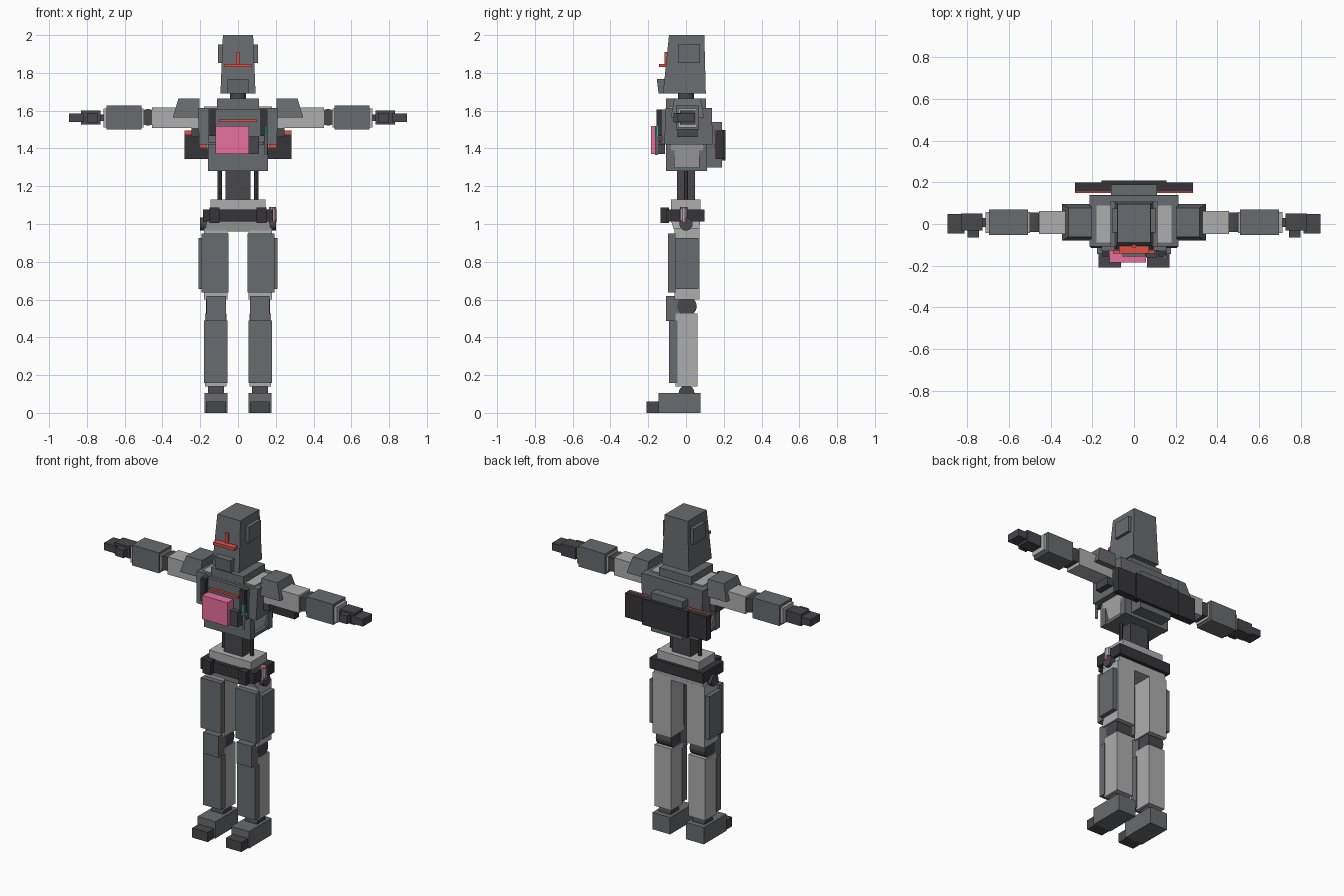
import bpy, bmesh
from mathutils import Matrix, Vector

if "Cube" in bpy.data.objects:
    bpy.data.objects.remove(bpy.data.objects["Cube"])


def material(name, rgb):
    m = bpy.data.materials.new(name)
    m.diffuse_color = (*rgb, 1)
    m.use_nodes = True
    m.node_tree.nodes["Principled BSDF"].inputs["Base Color"].default_value = m.diffuse_color
    return m


ARMOR = material("armor_grey", (0.14, 0.15, 0.16))
LIGHT = material("light_grey", (0.42, 0.42, 0.43))
DARK = material("dark_grey", (0.065, 0.065, 0.07))
BLACK = material("charcoal", (0.035, 0.035, 0.04))
RED = material("red", (0.75, 0.08, 0.06))
PINK = material("pink", (0.8, 0.16, 0.35))
GREEN = material("green", (0.05, 0.6, 0.35))


def finish(name, bm, mat):
    bmesh.ops.recalc_face_normals(bm, faces=bm.faces)
    me = bpy.data.meshes.new(name)
    bm.to_mesh(me)
    bm.free()
    me.materials.append(mat)
    ob = bpy.data.objects.new(name, me)
    bpy.context.collection.objects.link(ob)
    return ob


def box(name, x, y, z, mat, tx=None, ty=None, s=1):
    """Box from ranges; tx / ty give different ranges at the top; s mirrors x."""
    tx, ty = tx or x, ty or y
    bm = bmesh.new()
    bmesh.ops.create_cube(bm, size=2)
    for v in bm.verts:
        top = v.co.z > 0
        ix, iy = int(v.co.x > 0), int(v.co.y > 0)
        v.co = Vector((s * (tx if top else x)[ix], (ty if top else y)[iy], z[int(top)]))
    return finish(name, bm, mat)


def rod(name, centre, radius, length, axis, mat, s=1, sides=16):
    bm = bmesh.new()
    bmesh.ops.create_cone(bm, cap_ends=True, segments=sides, radius1=radius,
                          radius2=radius, depth=length)
    turn = Vector((0, 0, 1)).rotation_difference(
        Vector([float(a == axis) for a in "xyz"])).to_matrix().to_4x4()
    c = Vector((s * centre[0], centre[1], centre[2]))
    bmesh.ops.transform(bm, matrix=Matrix.Translation(c) @ turn, verts=bm.verts)
    return finish(name, bm, mat)


def sym(w):
    return (-w, w)


# Head and neck
box("head", sym(.093), (-.122, .105), (1.69, 2.0), ARMOR, sym(.08), (-.09, .097))
box("jaw_guard", sym(.055), (-.145, -.10), (1.69, 1.768), ARMOR, sym(.055), (-.155, -.10))
box("visor_bar", sym(.072), (-.142, -.10), (1.83, 1.848), RED)
box("visor_stem", sym(.009), (-.114, -.09), (1.845, 1.91), RED)
rod("neck", (0, 0, 1.67), .042, .09, "z", DARK)
box("collar", sym(.112), sym(.107), (1.60, 1.665), ARMOR)

# Torso
box("chest", sym(.205), (-.115, .14), (1.42, 1.615), ARMOR, sym(.213), (-.108, .138))
box("chest_top", sym(.18), sym(.09), (1.60, 1.622), LIGHT)
box("chest_plate", sym(.155), (-.128, -.10), (1.43, 1.605), ARMOR)
box("chest_trim", sym(.10), (-.142, -.12), (1.54, 1.552), RED)
box("abdomen_core", sym(.13), (-.06, .075), (1.285, 1.43), LIGHT, sym(.172), (-.085, .095))
box("abdomen_front", sym(.16), (-.105, -.06), (1.28, 1.43), ARMOR)
box("abdomen_back", sym(.16), (.07, .11), (1.28, 1.43), ARMOR)
box("abdomen_base", sym(.155), (-.10, .105), (1.28, 1.30), ARMOR)
box("waist", sym(.065), sym(.047), (1.12, 1.29), DARK)

# Chest gear
box("chest_pack", (-.118, .057), (-.185, -.12), (1.37, 1.518), PINK)
box("chest_pouch", (.057, .11), (-.16, -.11), (1.37, 1.462), DARK)
rod("signal_rod", (.148, -.155, 1.43), .008, .13, "z", LIGHT, sides=8)
rod("signal_tip", (.148, -.155, 1.495), .009, .05, "z", GREEN, sides=8)
box("signal_clip", (.135, .155), (-.15, -.11), (1.42, 1.44), DARK)

# Backpack and wide rear panel
box("backpack", sym(.11), (.11, .19), (1.30, 1.54), ARMOR)
box("rear_panel", sym(.283), (.155, .2), (1.345, 1.495), BLACK)
box("rear_panel_centre", sym(.157), (.19, .21), (1.335, 1.498), BLACK)
box("rear_panel_trim_upper", sym(.283), (.148, .16), (1.475, 1.495), RED)
box("rear_panel_trim_lower", sym(.2), (.148, .16), (1.405, 1.42), RED)

# Pelvis and belt
box("pelvis_upper", sym(.145), (-.08, .078), (1.07, 1.13), LIGHT)
box("belt", sym(.185), (-.105, .097), (1.012, 1.078), BLACK)
box("pelvis_lower", sym(.175), (-.06, .07), (.96, 1.02), LIGHT, sym(.165), (-.08, .075))

# Canister on the hip
rod("canister", (.182, -.012, 1.045), .022, .07, "z", LIGHT, sides=10)
rod("canister_cap", (.182, -.012, 1.083), .019, .012, "z", PINK, sides=10)
rod("canister_ring", (.182, -.012, 1.02), .024, .012, "z", PINK, sides=10)

for s, side in ((-1, "right_"), (1, "left_")):
    def b(name, *a, **k):
        return box(side + name, *a, s=s, **k)

    def r(name, *a, **k):
        return rod(side + name, *a, s=s, **k)

    # Head plate, chest strap, waist piston, belt pouch
    b("ear_plate", (.08, .105), (-.042, .075), (1.852, 1.95), ARMOR)
    b("chest_strap", (.118, .152), (-.155, -.11), (1.465, 1.605), BLACK)
    r("waist_piston", (.097, 0, 1.20), .011, .18, "z", DARK, sides=8)
    b("belt_pouch", (.097, .15), (-.135, -.09), (1.005, 1.088), BLACK)
    # Arm
    b("shoulder_joint", (.19, .245), (-.045, .06), (1.41 + .05, 1.6), DARK)
    b("shoulder_pad", (.205, .345), (-.08, .095), (1.565, 1.665), ARMOR,
      tx=(.205, .315), ty=(-.062, .077))
    b("upper_arm", (.21, .455), (-.047, .062), (1.507, 1.617), LIGHT)
    r("elbow", (.477, .008, 1.565), .044, .095, "y", DARK)
    b("elbow_link", (.44, .52), (-.03, .045), (1.535, 1.595), DARK)
    b("forearm_core", (.50, .713), (-.043, .058), (1.512, 1.612), LIGHT)
    b("forearm_armor", (.51, .695), (-.052, .07), (1.50, 1.628), ARMOR)
    b("wrist", (.70, .74), (-.015, .03), (1.545, 1.58), DARK)
    b("palm", (.728, .83), (-.032, .05), (1.527, 1.6), DARK)
    b("fingers", (.815, .895), (-.045, .047), (1.54, 1.585), DARK)
    b("thumb", (.745, .80), (-.065, -.02), (1.537, 1.588), DARK)
    # Leg
    r("hip_joint", (.165, 0, 1.0), .035, .07, "x", DARK)
    b("thigh", (.055, .18), (-.062, .072), (.60, .98), LIGHT)
    b("thigh_front", (.05, .192), (-.095, -.055), (.637, .95), ARMOR)
    b("thigh_side", (.17, .208), (-.055, .065), (.655, .925), ARMOR)
    r("knee", (.117, .005, .565), .052, .105, "x", DARK)
    b("knee_pad", (.063, .168), (-.105, -.035), (.487, .62), ARMOR)
    b("shin", (.06, .175), (-.055, .06), (.14, .525), LIGHT)
    b("shin_armor", (.055, .18), (-.09, -.045), (.157, .49), ARMOR)
    r("ankle", (.117, .003, .105), .042, .085, "x", DARK)
    b("foot", (.055, .178), (-.145, .078), (0, .105), ARMOR)
    b("toe", (.063, .17), (-.21, -.135), (0, .06), DARK)
